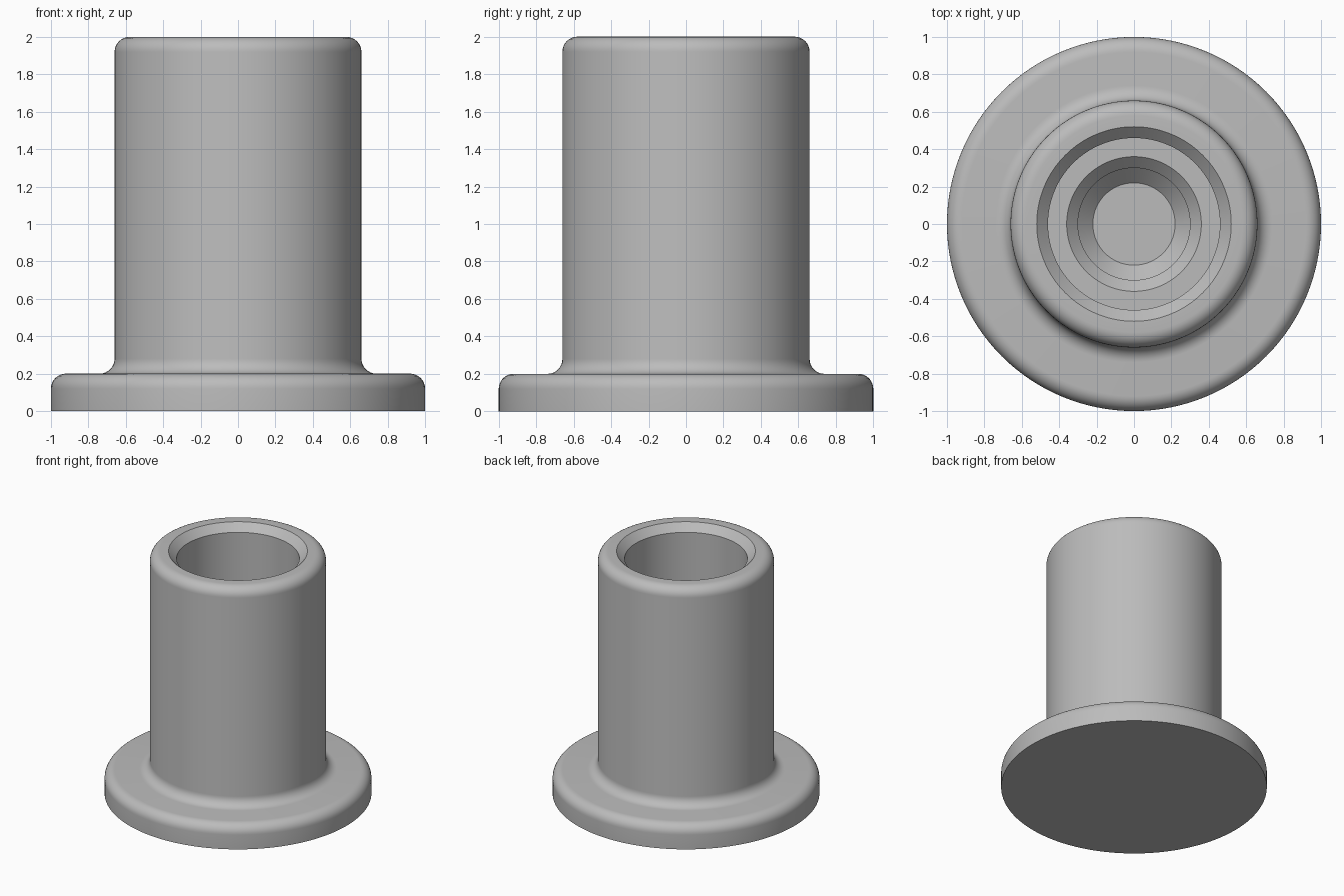
import bpy
import bmesh
import math

cube = bpy.data.objects.get("Cube")
if cube:
    bpy.data.objects.remove(cube)

SEGMENTS = 128
FILLET = 0.08


def arc(cx, cz, start, end, steps=8):
    """Quarter-round profile points, angles in degrees."""
    points = []
    for i in range(steps + 1):
        a = math.radians(start + (end - start) * i / steps)
        points.append((cx + FILLET * math.cos(a), cz + FILLET * math.sin(a)))
    return points


def lathe(name, profile, material):
    """Spin a radius/height profile around z into a closed solid."""
    bm = bmesh.new()
    verts = [bm.verts.new((r, 0, z)) for r, z in profile]
    edges = [bm.edges.new(pair) for pair in zip(verts, verts[1:])]
    bmesh.ops.spin(bm, geom=verts + edges, cent=(0, 0, 0), axis=(0, 0, 1),
                   angle=math.tau, steps=SEGMENTS, use_duplicate=False)
    bmesh.ops.remove_doubles(bm, verts=bm.verts, dist=0.0001)
    bmesh.ops.recalc_face_normals(bm, faces=bm.faces)
    mesh = bpy.data.meshes.new(name)
    bm.to_mesh(mesh)
    bm.free()
    mesh.materials.append(material)
    obj = bpy.data.objects.new(name, mesh)
    bpy.context.collection.objects.link(obj)
    bpy.ops.object.select_all(action="DESELECT")
    obj.select_set(True)
    bpy.context.view_layer.objects.active = obj
    bpy.ops.object.shade_smooth_by_angle(angle=math.radians(30))
    return obj


grey = bpy.data.materials.new("plain grey")
grey.use_nodes = True
colour = (0.5, 0.5, 0.5, 1)
grey.diffuse_color = colour
grey.node_tree.nodes["Principled BSDF"].inputs["Base Color"].default_value = colour

# Flange with rounded upper edge
profile = [(0, 0), (1, 0)] + arc(0.92, 0.12, 0, 90)
# Concave fillet into the sleeve, then the rounded rim
profile += arc(0.74, 0.28, 270, 180) + arc(0.58, 1.92, 0, 90)
# Chamfered main bore down to its shoulder
profile += [(0.52, 2), (0.46, 1.94), (0.46, 0.8)]
# Chamfered pilot hole with a tapered blind end
profile += [(0.36, 0.8), (0.30, 0.74), (0.30, 0.28), (0.22, 0.2), (0, 0.2)]

lathe("flanged_sleeve", profile, grey)
